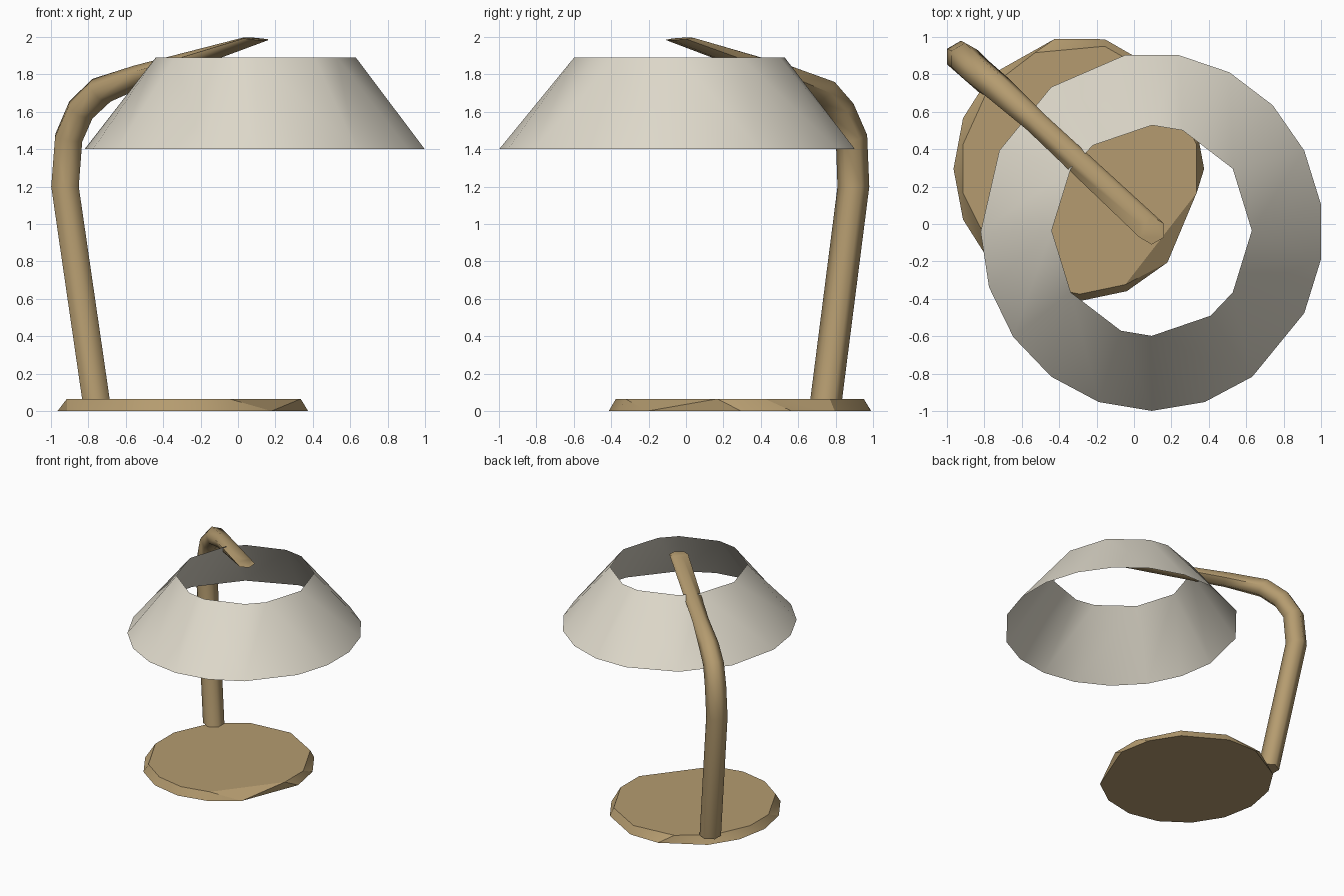
import bpy, bmesh, math
from mathutils import Vector

if "Cube" in bpy.data.objects:
    bpy.data.objects.remove(bpy.data.objects["Cube"])


def material(name, rgb):
    m = bpy.data.materials.new(name)
    m.diffuse_color = (*rgb, 1)
    m.use_nodes = True
    m.node_tree.nodes["Principled BSDF"].inputs["Base Color"].default_value = m.diffuse_color
    return m


brass = material("tan_metal", (0.46, 0.33, 0.16))
cream = material("cream_fabric", (0.74, 0.70, 0.60))


def finish(bm, name, mat, smooth, closed=True):
    if closed:
        bmesh.ops.recalc_face_normals(bm, faces=bm.faces)
    me = bpy.data.meshes.new(name)
    bm.to_mesh(me)
    bm.free()
    me.materials.append(mat)
    ob = bpy.data.objects.new(name, me)
    bpy.context.collection.objects.link(ob)
    bpy.ops.object.select_all(action='DESELECT')
    ob.select_set(True)
    bpy.context.view_layer.objects.active = ob
    bpy.ops.object.shade_smooth_by_angle(angle=math.radians(smooth))
    return ob


def ellipse(bm, centre, rx, ry, z, angles):
    return [bm.verts.new((centre[0] + rx * math.cos(math.radians(a)),
                          centre[1] + ry * math.sin(math.radians(a)), z)) for a in angles]


def zip_rings(bm, low, la, high, ha):
    # joins two rings with different vertex counts, walking by angle
    i = j = 0
    n, m = len(low), len(high)
    while i < n or j < m:
        next_low = la[i + 1] if i + 1 < n else la[(i + 1) % n] + 360
        next_high = ha[j + 1] if j + 1 < m else ha[(j + 1) % m] + 360
        if i < n and (j >= m or next_low <= next_high):
            bm.faces.new((low[i], low[(i + 1) % n], high[j % m]))
            i += 1
        else:
            bm.faces.new((low[i % n], high[(j + 1) % m], high[j]))
            j += 1


def frustum(name, mat, lower, upper, capped, smooth):
    bm = bmesh.new()
    low, high = ellipse(bm, *lower), ellipse(bm, *upper)
    zip_rings(bm, low, lower[-1], high, upper[-1])
    if capped:
        bm.faces.new(low[::-1])
        bm.faces.new(high)
    return finish(bm, name, mat, smooth, capped)


# open lampshade
frustum("lampshade", cream,
        ((0.095, -0.042), 0.915, 0.957, 1.40,
         [-90, -72, -54, -27, -9, 9, 27, 45, 63, 81, 99, 126, 153, 180, 198, 216, 234, 252]),
        ((0.095, -0.035), 0.535, 0.563, 1.89,
         [-90, -54, -36, 0, 36, 72, 90, 126, 144, 180, 216, 252]), False, 40)

# bevelled base plate
frustum("base", brass,
        ((-0.295, 0.295), 0.67, 0.708, 0.0,
         [-90, -67.5, -45, 0, 22.5, 45, 78, 101, 135, 157.5, 180, 202.5, 225, 247.5]),
        ((-0.29, 0.295), 0.637, 0.67, 0.065,
         [-90, -67.5, -11, 11, 45, 78, 112, 140, 169, 191, 225, 247.5]), True, 30)

# bent arm: centre, radius, tilt of the section
sections = [((-0.76, 0.75, 0.065), 0.085, 0),
            ((-0.925, 0.895, 1.20), 0.085, 0),
            ((-0.905, 0.885, 1.46), 0.085, 15),
            ((-0.84, 0.82, 1.61), 0.083, 35),
            ((-0.73, 0.73, 1.715), 0.08, 52),
            ((-0.52, 0.54, 1.795), 0.065, 55),
            ((0.095, -0.035, 1.99), 0.075, 6)]
across = Vector((1, 1, 0)).normalized()
along = Vector((1, -1, 0)).normalized()
bm = bmesh.new()
rings = []
for c, r, tilt in sections:
    t = math.radians(tilt)
    v = along * math.cos(t) - Vector((0, 0, math.sin(t)))
    angs = [math.radians(15 + 60 * k) for k in range(6)]
    rings.append([bm.verts.new(Vector(c) + r * (math.cos(a) * across + math.sin(a) * v)) for a in angs])
for a, b in zip(rings, rings[1:]):
    for k in range(6):
        n = (k + 1) % 6
        bm.faces.new((a[k], a[n], b[n], b[k]))
bm.faces.new(rings[0][::-1])
bm.faces.new(rings[-1])
finish(bm, "arm", brass, 62)
